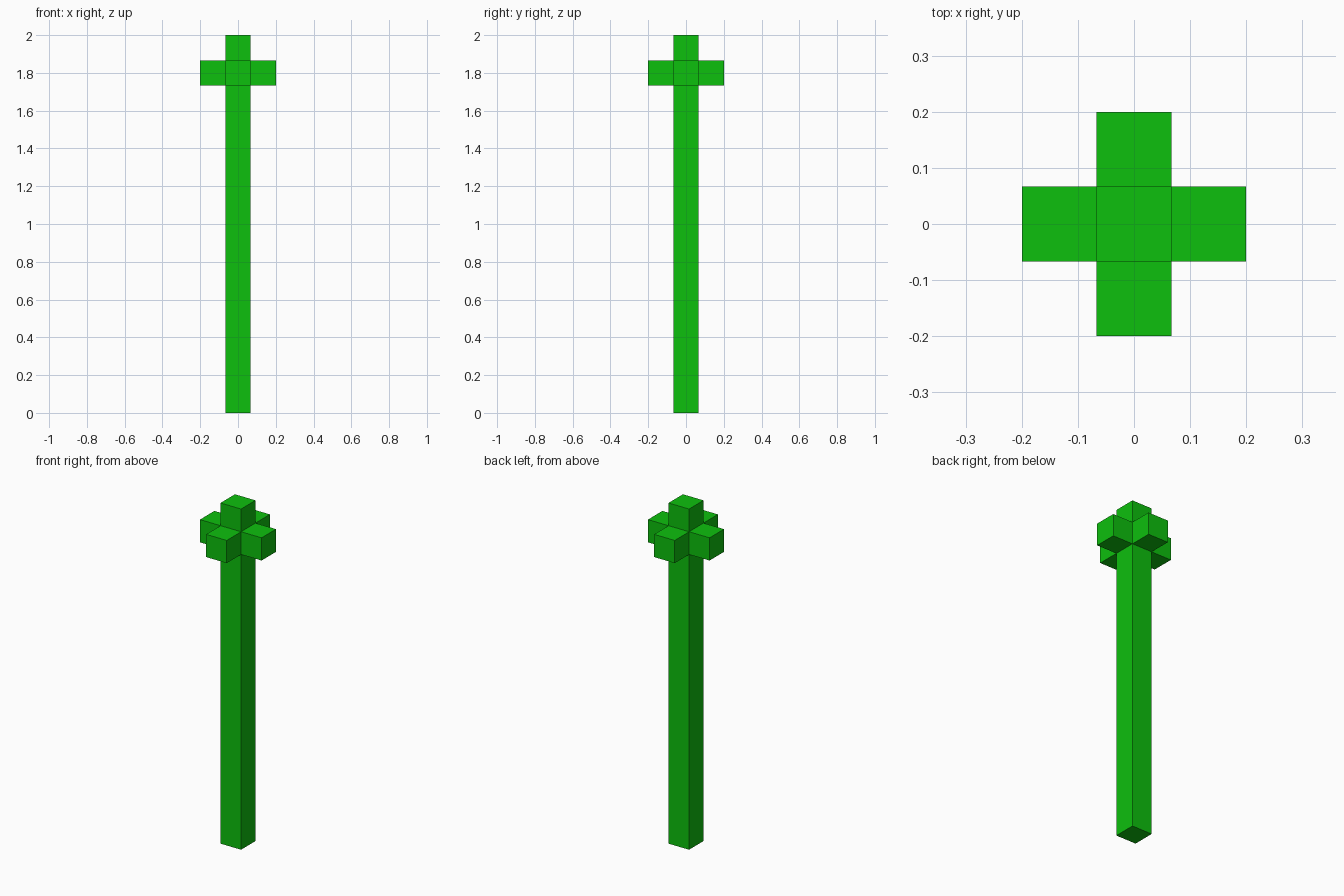
import bpy, bmesh
from mathutils import Vector

cube = bpy.data.objects.get("Cube")
if cube:
    bpy.data.objects.remove(cube, do_unlink=True)

UNIT = 2 / 15          # side of one block
HALF = UNIT / 2
ARM_BASE = 13 * UNIT   # height of the underside of the arms

green = bpy.data.materials.new("bright_green")
green.use_nodes = True
colour = (0.004, 0.525, 0.004, 1)
green.diffuse_color = colour
green.node_tree.nodes["Principled BSDF"].inputs["Base Color"].default_value = colour

bm = bmesh.new()

# Square post, raised in three sections: shaft, arm band, tip
base = bm.faces.new([bm.verts.new((x * HALF, y * HALF, 0))
                     for x, y in ((-1, -1), (-1, 1), (1, 1), (1, -1))])
top = base
for i, height in enumerate((ARM_BASE, UNIT, UNIT)):
    if i == 0:
        ret = bmesh.ops.extrude_face_region(bm, geom=[top], use_keep_orig=True)
    else:
        ret = bmesh.ops.extrude_face_region(bm, geom=[top])
        bmesh.ops.delete(bm, geom=[top], context='FACES_ONLY') if top.is_valid else None
    top = next(g for g in ret["geom"] if isinstance(g, bmesh.types.BMFace))
    bmesh.ops.translate(bm, verts=top.verts, vec=(0, 0, height))
bmesh.ops.recalc_face_normals(bm, faces=bm.faces)

# Four arms pulled out of the sides of the band
band = [f for f in bm.faces
        if abs(f.normal.z) < 0.5
        and abs(f.calc_center_median().z - ARM_BASE - HALF) < 0.01]
for face in bmesh.ops.extrude_discrete_faces(bm, faces=band)["faces"]:
    bmesh.ops.translate(bm, verts=face.verts, vec=Vector(face.normal) * UNIT)
bmesh.ops.recalc_face_normals(bm, faces=bm.faces)

mesh = bpy.data.meshes.new("post_with_cross_arms")
bm.to_mesh(mesh)
bm.free()
mesh.materials.append(green)
post = bpy.data.objects.new("post_with_cross_arms", mesh)
bpy.context.collection.objects.link(post)
